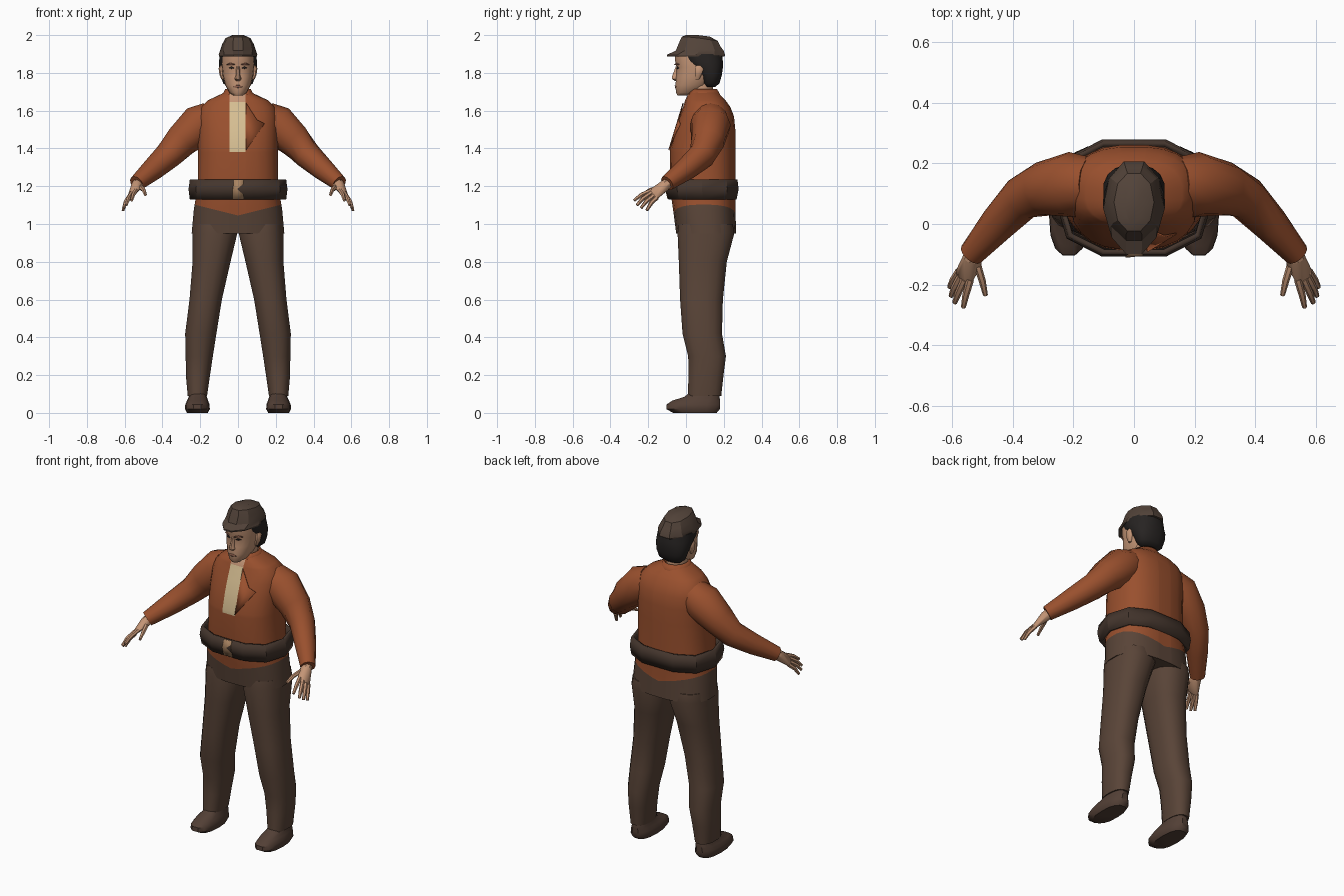
import bpy, bmesh
from math import sin, cos, pi, copysign, radians
from mathutils import Vector

if "Cube" in bpy.data.objects:
    bpy.data.objects.remove(bpy.data.objects["Cube"])


def material(name, *rgb):
    m = bpy.data.materials.new(name)
    m.use_nodes = True
    m.diffuse_color = (*rgb, 1)
    m.node_tree.nodes["Principled BSDF"].inputs["Base Color"].default_value = (*rgb, 1)
    return m


rust = material("rust jacket", .32, .08, .027)
brown = material("brown trousers", .1, .058, .039)
leather = material("dark belt leather", .058, .036, .026)
felt = material("hat felt", .085, .056, .041)
cream = material("cream shirt", .68, .52, .29)
skin = material("skin", .55, .3, .18)
black = material("black hair", .02, .017, .016)
shoe = material("shoe leather", .085, .05, .036)
tan = material("tan buckle", .4, .23, .12)
lip = material("lip", .3, .13, .085)


def finish(name, bm, mats, angle=50, thick=0):
    """Turn a bmesh into a smooth shaded object."""
    bmesh.ops.recalc_face_normals(bm, faces=bm.faces[:])
    mesh = bpy.data.meshes.new(name)
    bm.to_mesh(mesh)
    bm.free()
    for m in mats:
        mesh.materials.append(m)
    ob = bpy.data.objects.new(name, mesh)
    bpy.context.collection.objects.link(ob)
    bpy.ops.object.select_all(action="DESELECT")
    ob.select_set(True)
    bpy.context.view_layer.objects.active = ob
    bpy.ops.object.shade_smooth_by_angle(angle=radians(angle))
    if thick:
        ob.modifiers.new("thickness", "SOLIDIFY").thickness = thick
    return ob


def skin_rings(rings, closed=True, caps=True):
    """Bridge successive rings of points into a bmesh."""
    bm = bmesh.new()
    rows = [[bm.verts.new(p) for p in ring] for ring in rings]
    n = len(rows[0])
    for low, high in zip(rows, rows[1:]):
        for i in range(n if closed else n - 1):
            j = (i + 1) % n
            bm.faces.new((low[i], low[j], high[j], high[i]))
    if caps:
        bm.faces.new(rows[0][::-1])
        bm.faces.new(rows[-1])
    return bm


def loft(rings, n=16, power=2, side=1, gap=0, caps=True):
    """Horizontal rounded sections: height, centre x, half width, front y, back y."""
    rows = []
    for z, xc, rx, front, back in rings:
        row = []
        for i in range(n):
            a = gap + (2 * pi - 2 * gap) * i / (n - 1) if gap else 2 * pi * (i + .5) / n
            s, c = (copysign(abs(v) ** (2 / power), v) for v in (sin(a), cos(a)))
            row.append((side * (xc + rx * s), (front + back) / 2 - (back - front) / 2 * c, z))
        rows.append(row)
    return skin_rings(rows, not gap, caps and not gap)


def tube(path, radii, n=10, side=1):
    """Round sections along a path."""
    pts = [Vector((side * x, y, z)) for x, y, z in path]
    rows = []
    for i, p in enumerate(pts):
        t = (pts[min(i + 1, len(pts) - 1)] - pts[max(i - 1, 0)]).normalized()
        u = t.cross(Vector((0, 0, 1))).normalized()
        v = t.cross(u)
        rows.append([p + radii[i] * (u * cos(2 * pi * k / n) + v * sin(2 * pi * k / n))
                     for k in range(n)])
    return skin_rings(rows)


def drape(name, target, outline, mat):
    """Thin plate laid on the front of a part."""
    bpy.context.view_layer.update()
    bm = bmesh.new()
    verts = []
    for x, z in outline:
        hit, where, *_ = target.ray_cast(Vector((x, -1, z)), Vector((0, 1, 0)))
        verts.append(bm.verts.new((x, (where.y if hit else 0) - .004, z)))
    bm.faces.new(verts)
    return finish(name, bm, [mat], thick=.006)


# Jacket body, running down into the trouser top
bm = loft([(.95, 0, .247, -.053, .267), (1.08, 0, .235, -.07, .262),
           (1.2, 0, .215, -.088, .262), (1.4, 0, .212, -.085, .262),
           (1.5, 0, .213, -.06, .262), (1.57, 0, .212, -.036, .255),
           (1.62, 0, .195, -.016, .235), (1.655, 0, .16, -.005, .21),
           (1.69, 0, .085, .012, .175), (1.7, 0, .07, .02, .16)], 24, 2.5)
cuts = [((0, 0, 1.045), (.25, 0, 1)), ((0, 0, 1.045), (-.25, 0, 1)),
        ((-.045, 0, 0), (1, 0, 0)), ((.04, 0, 0), (1, 0, 0)),
        ((0, 0, 1.38), (0, 0, 1)), ((0, 0, 1.645), (0, 0, 1))]
for point, normal in cuts:
    bmesh.ops.bisect_plane(bm, geom=bm.verts[:] + bm.edges[:] + bm.faces[:],
                           plane_co=point, plane_no=normal)
for f in bm.faces:
    c = f.calc_center_median()
    if c.z < 1.045 + .25 * abs(c.x):
        f.material_index = 1
    elif c.y < .1 and -.045 < c.x < .04 and c.z > 1.38:
        f.material_index = 3 if c.z > 1.645 else 2
jacket = finish("jacket", bm, [rust, brown, cream, skin])
finish("collar", loft([(1.655, 0, .1, -.005, .195), (1.69, 0, .082, .0, .18),
                       (1.715, 0, .068, .012, .165)], 14, gap=.6), [rust], thick=.008)
drape("left_lapel", jacket, [(.042, 1.39), (.14, 1.53), (.1, 1.55), (.042, 1.64)], rust)

# Belt standing off the waist, with its buckle
belt = finish("belt", loft([(1.13, 0, .255, -.1, .275), (1.185, 0, .262, -.115, .286),
                            (1.235, 0, .255, -.108, .28)], 10, 2.6, caps=False),
              [leather], 30, .018)
drape("buckle", belt, [(-.028, 1.133), (.03, 1.133), (.03, 1.185), (.03, 1.232),
                       (-.02, 1.232), (-.028, 1.185)], tan)

# Limbs
finger_list = {
    "index": ((.54, -.183, 1.178), (.555, -.235, 1.155), (.563, -.275, 1.125)),
    "middle": ((.56, -.183, 1.165), (.58, -.228, 1.135), (.592, -.26, 1.1)),
    "ring": ((.572, -.172, 1.15), (.593, -.21, 1.12), (.604, -.238, 1.085)),
    "little": ((.577, -.155, 1.14), (.597, -.185, 1.11), (.609, -.208, 1.072)),
    "thumb": ((.515, -.14, 1.195), (.5, -.19, 1.18), (.49, -.235, 1.155)),
}
for label, s in (("left", 1), ("right", -1)):
    finish(label + "_trouser_leg", loft([
        (.09, .215, .052, .008, .188), (.2, .212, .065, .012, .2), (.3, .205, .073, .01, .213),
        (.42, .197, .084, -.02, .192), (.6, .171, .087, -.033, .197),
        (.8, .14, .102, -.04, .218), (.95, .122, .12, -.047, .258),
        (1, .122, .115, -.04, .25)], 16, 2.4, s), [brown])
    finish(label + "_shoe", loft([
        (0, .215, .055, -.07, .165), (.02, .215, .066, -.107, .182),
        (.045, .215, .064, -.105, .182), (.065, .214, .056, -.075, .182),
        (.085, .213, .048, -.01, .18), (.12, .213, .042, .03, .172)], 14, 2.5, s), [shoe], 40)
    finish(label + "_sleeve", tube(
        [(.14, .13, 1.56), (.205, .13, 1.525), (.3, .115, 1.44), (.37, .085, 1.362),
         (.45, 0, 1.29), (.537, -.1, 1.215)], [.09, .108, .09, .073, .06, .042], 12, s), [rust])

    # Palm as a hull from wrist to knuckles, then the fingers
    palm = tube([(.525, -.085, 1.222), (.537, -.115, 1.203)], [.027, .029], 8, s)
    for finger, path in finger_list.items():
        base = Vector(path[0])
        for k in range(3):
            for d in (-.011, .011):
                p = base.copy()
                p[k] += d
                palm.verts.new((s * p.x, p.y, p.z))
        finish(f"{label}_{finger}_finger",
               tube([*path, Vector(path[2]) * 1.004], [.0125, .0115, .008, .003], 6, s), [skin])
    hull = bmesh.ops.convex_hull(palm, input=palm.verts[:])
    inner = {v for v in hull["geom_interior"] if isinstance(v, bmesh.types.BMVert)}
    bmesh.ops.delete(palm, geom=list(inner), context="VERTS")
    finish(label + "_palm", palm, [skin])

# Neck and head
finish("neck", loft([(1.62, 0, .062, .015, .16), (1.7, 0, .056, .02, .145),
                     (1.78, 0, .056, .02, .145)]), [skin])
head = finish("head", loft([
    (1.68, 0, .024, -.045, .02), (1.695, 0, .045, -.054, .07), (1.735, 0, .068, -.057, .12),
    (1.78, 0, .08, -.053, .15), (1.83, 0, .086, -.05, .16), (1.85, 0, .087, -.058, .165),
    (1.9, 0, .085, -.06, .165)], 18, 2.2), [skin])
finish("nose", loft([(1.757, 0, .011, -.06, -.03), (1.768, 0, .019, -.077, -.03),
                     (1.785, 0, .013, -.074, -.03), (1.835, 0, .009, -.055, -.03)], 8), [skin])
drape("mouth", head, [(-.025, 1.725), (0, 1.72), (.025, 1.725), (.01, 1.734), (-.01, 1.734)], lip)
for label, s in (("left", 1), ("right", -1)):
    drape(label + "_eye", head, [(s * .02, 1.825), (s * .035, 1.821), (s * .05, 1.826),
                                 (s * .035, 1.833)], black)
    drape(label + "_brow", head, [(s * .016, 1.846), (s * .058, 1.846), (s * .04, 1.854)], lip)
    finish(label + "_ear", loft([(1.765, .08, .008, .05, .07), (1.79, .087, .012, .045, .085),
                                 (1.825, .09, .014, .045, .095), (1.84, .087, .008, .055, .085)],
                                8, 2, s), [skin])

# Hair, swept forward to the temples under the hat
finish("hair", loft([(1.725, 0, .055, .1, .155), (1.745, 0, .08, .085, .178),
                     (1.785, 0, .094, .07, .19), (1.83, 0, .102, .03, .197),
                     (1.86, 0, .102, -.015, .197), (1.9, 0, .098, -.04, .192)], 16, 2.3), [black])

# Hat with a short brim, peaked at the front; crown slopes down to the back
bm = loft([(1.888, 0, .1, -.108, .212), (1.896, 0, .102, -.108, .214),
           (1.918, 0, .095, -.06, .205), (1.96, 0, .083, -.042, .19),
           (1.99, 0, .066, -.028, .172), (2.006, 0, .03, -.005, .13)], 10, 2.1)
for v in bm.verts:
    if v.co.z > 1.95:
        v.co.z -= .15 * max(0, v.co.y - .03)
    elif v.co.y < 0:
        v.co.x *= 1 + 2.5 * v.co.y
    v.co.z = min(v.co.z, 2)
finish("hat", bm, [felt], 25)
